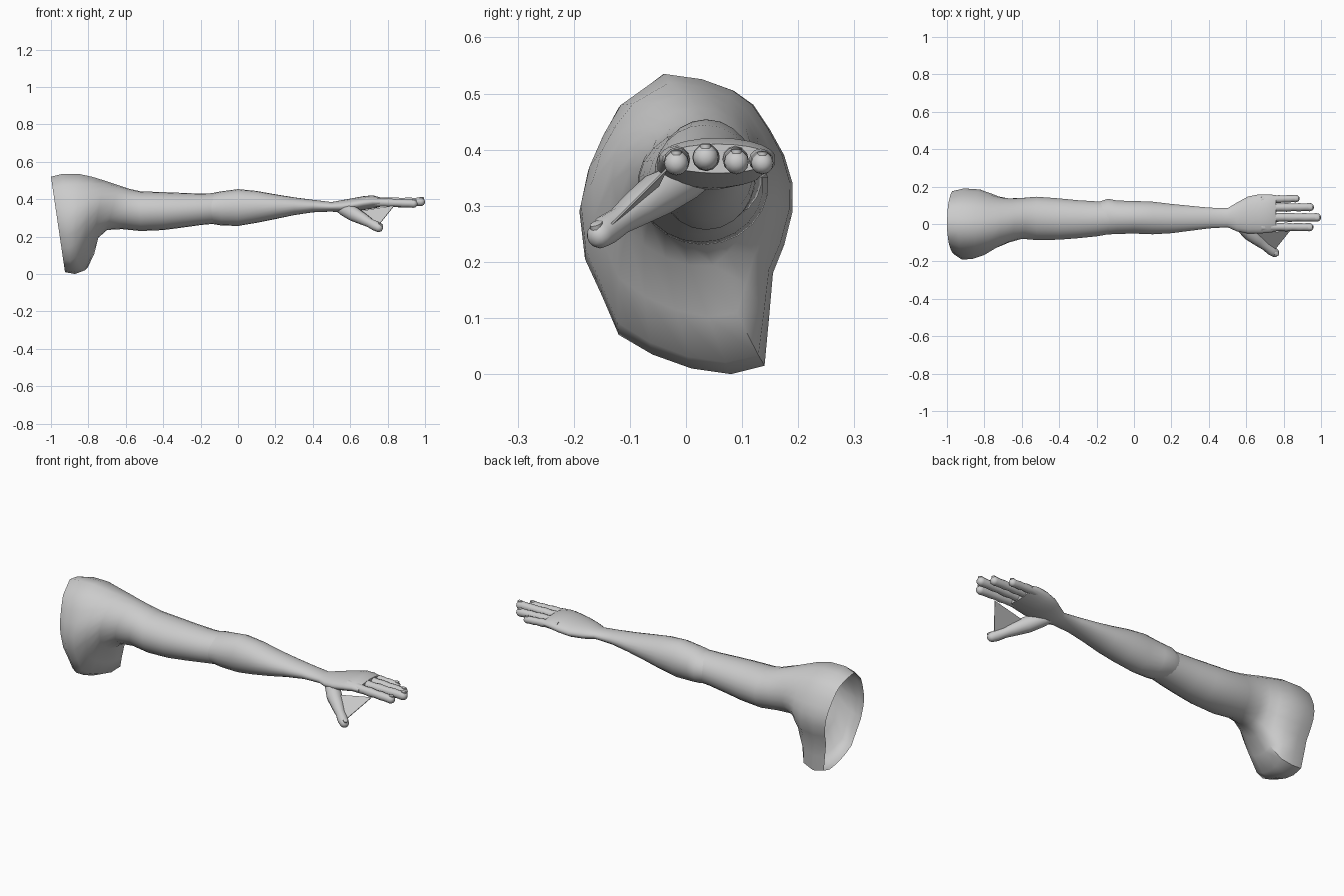
import bpy, bmesh, math
from mathutils import Vector

if "Cube" in bpy.data.objects:
    bpy.data.objects.remove(bpy.data.objects["Cube"])

skin = bpy.data.materials.new("light grey skin")
skin.use_nodes = True
GREY = (0.6, 0.6, 0.6, 1)
skin.diffuse_color = GREY
skin.node_tree.nodes["Principled BSDF"].inputs["Base Color"].default_value = GREY


def finish(name, rings, cap_start=False, cap_end=False, angle=50):
    """Skin a list of closed rings into one smooth object."""
    bm = bmesh.new()
    loops = [[bm.verts.new(p) for p in ring] for ring in rings]
    n = len(loops[0])
    for a, b in zip(loops, loops[1:]):
        for i in range(n):
            j = (i + 1) % n
            bm.faces.new((a[i], a[j], b[j], b[i]))
    if cap_start:
        bm.faces.new(loops[0][::-1])
    if cap_end:
        bm.faces.new(loops[-1])
    # make the sides face away from the middle of their ring
    bm.normal_update()
    middle = sum((Vector(p) for p in rings[0] + rings[1]), Vector()) / (2 * n)
    f = bm.faces[:][0]
    if f.normal.dot(f.calc_center_median() - middle) < 0:
        bmesh.ops.reverse_faces(bm, faces=bm.faces[:])
    mesh = bpy.data.meshes.new(name)
    bm.to_mesh(mesh)
    bm.free()
    mesh.materials.append(skin)
    ob = bpy.data.objects.new(name, mesh)
    bpy.context.collection.objects.link(ob)
    bpy.ops.object.select_all(action='DESELECT')
    ob.select_set(True)
    bpy.context.view_layer.objects.active = ob
    bpy.ops.object.shade_smooth_by_angle(angle=math.radians(angle))
    return ob


# Shoulder outline (y, z), clockwise from the top
OUTLINE = [(-.04, .535), (.03, .525), (.085, .505), (.12, .48), (.15, .435),
           (.175, .39), (.19, .34), (.19, .29), (.175, .23), (.155, .18),
           (.148, .1), (.14, .015), (.08, 0), (.01, .01), (-.06, .035),
           (-.12, .07), (-.15, .14), (-.18, .205), (-.19, .29),
           (-.175, .36), (-.15, .42), (-.12, .475)]
SIDES = len(OUTLINE)


def section(tx, tz, bx, bz, y0, y1, blend, skew=0):
    """Ring between a top and a bottom point; blend 0 = shoulder, 1 = oval."""
    ring = []
    for i, (oy, oz) in enumerate(OUTLINE):
        a = math.tau * i / SIDES
        u = (oy / .38 + .5) * (1 - blend) + (.5 + .5 * math.sin(a)) * blend
        v = oz / .535 * (1 - blend) + (.5 + .5 * math.cos(a)) * blend
        y = y0 + (y1 - y0) * u
        x = bx + (tx - bx) * v + skew * y * (1 - v)
        ring.append((x, y, bz + (tz - bz) * v))
    return ring


def straight(x, z0, z1, y0, y1):
    return section(x, z1, x, z0, y0, y1, 1)


# Open shoulder flowing into the upper arm
shoulder = [section(-1, .52, -.925, .01, -.16, .175, 0),
            section(-.94, .535, -.88, 0, -.19, .19, 0, .1),
            section(-.85, .535, -.835, .02, -.188, .185, .05, .25),
            section(-.78, .52, -.79, .1, -.17, .165, .25, .25),
            section(-.715, .5, -.755, .19, -.135, .148, .6, .15),
            section(-.64, .475, -.7, .235, -.1, .138, .9),
            section(-.58, .455, -.62, .24, -.08, .14, 1)]
upper_arm = [straight(-.52, .23, .442, -.087, .147),
             straight(-.4, .235, .438, -.085, .138),
             straight(-.3, .248, .434, -.077, .128),
             straight(-.2, .262, .43, -.067, .122),
             straight(-.06, .275, .435, -.042, .118)]
finish("shoulder_and_upper_arm", shoulder + upper_arm)

# Forearm, wrist and palm
forearm = [(-.2, .275, .42, -.055, .115), (-.14, .268, .432, -.057, .136),
           (-.09, .26, .442, -.054, .126), (0, .257, .454, -.052, .124),
           (.1, .274, .444, -.056, .12), (.2, .294, .426, -.05, .108),
           (.3, .315, .41, -.037, .098), (.4, .33, .397, -.024, .088),
           (.5, .334, .385, -.018, .085), (.55, .328, .394, -.04, .115),
           (.61, .332, .405, -.052, .148), (.67, .342, .416, -.052, .16),
           (.72, .35, .421, -.048, .16), (.76, .358, .41, -.042, .155)]
finish("forearm_and_palm", [straight(*row) for row in forearm], cap_end=True)


def digit(name, path, radii):
    """Round tube along a path with a rounded tip."""
    path = [Vector(p) for p in path]
    last = (path[-1] - path[-2]).normalized()
    tip, r = path[-1].copy(), radii[-1]
    radii = list(radii)
    for t in (.4, .75, .95):
        path.append(tip + last * r * t)
        radii.append(r * math.sqrt(1 - t * t))
    rings = []
    for k, (p, rad) in enumerate(zip(path, radii)):
        d = (path[min(k + 1, len(path) - 1)] - path[max(k - 1, 0)]).normalized()
        side = d.cross(Vector((0, 0, 1))).normalized()
        up = side.cross(d)
        rings.append([p + (side * math.cos(a) + up * math.sin(a)) * rad
                      for a in (math.tau * i / 12 for i in range(12))])
    finish(name, rings, True, True)
    # nail: thin oval plate on the upper side near the tip
    side = last.cross(Vector((0, 0, 1))).normalized()
    up = side.cross(last)
    nail = []
    for lift, size in ((.7, 1), (1.02, 1), (1.08, .7)):
        nail.append([tip + up * r * lift + last * r * (.15 + .6 * size * math.cos(a))
                     + side * r * .45 * size * math.sin(a)
                     for a in (math.tau * i / 10 for i in range(10))])
    finish(name + "_nail", nail, cap_end=True)


# Fingers: root y, tip y, tip x, tip z, thickness
FINGERS = {"index_finger": (-.015, -.017, .96, .376, .022),
           "middle_finger": (.036, .035, 1, .386, .023),
           "ring_finger": (.087, .09, .962, .378, .022),
           "little_finger": (.13, .136, .885, .376, .02)}
for name, (ya, yb, x, z, r) in FINGERS.items():
    start, root = .68, Vector((.68, ya, .386))
    end = Vector((x - r, yb, z))
    steps = ((0, 1.1), (.25, 1.08), (.4, .95), (.52, 1.06), (.65, .9),
             (.78, 1), (.88, .92), (1, 1))
    digit(name, [root.lerp(end, t) for t, _ in steps], [r * s for _, s in steps])

# Thumb with its fleshy base
digit("thumb", [(.53, .04, .36), (.57, .0, .345), (.62, -.05, .32),
                (.67, -.09, .293), (.705, -.118, .273), (.735, -.142, .257),
                (.752, -.153, .248)],
      [.022, .036, .04, .032, .025, .027, .024])

# Thin web stretched between thumb and index finger
corners = [Vector(c) for c in ((.65, -.05, .335), (.755, -.135, .265), (.835, -.035, .365))]
shift = (corners[1] - corners[0]).cross(corners[2] - corners[0]).normalized() * .002
finish("thumb_web", [[c - shift for c in corners], [c + shift for c in corners]],
       True, True, 30)
